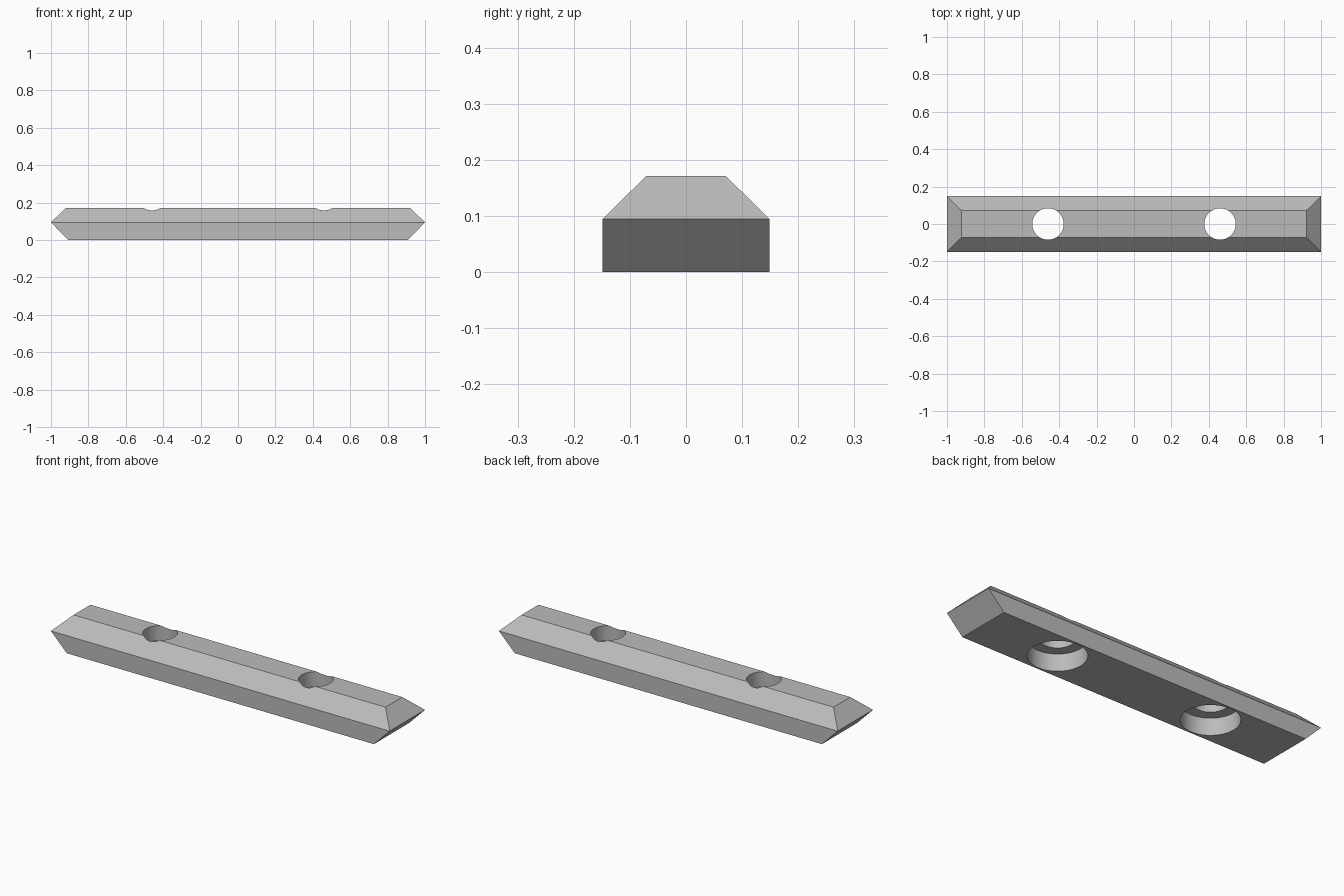
import bpy
import bmesh

old = bpy.data.objects.get("Cube")
if old:
    bpy.data.objects.remove(old, do_unlink=True)

LENGTH, WIDTH = 1.0, 0.149      # half sizes at the widest line
MID_Z, TOP_Z = 0.094, 0.171
HOLE_X = 0.46

grey = bpy.data.materials.new("plain_grey")
grey.use_nodes = True
colour = (0.5, 0.5, 0.5, 1)
grey.diffuse_color = colour
grey.node_tree.nodes["Principled BSDF"].inputs["Base Color"].default_value = colour

# Bar: three stacked rectangles joined into a solid with chamfered ends and top
bm = bmesh.new()
rings = []
for hx, hy, z in ((0.907, WIDTH, 0), (LENGTH, WIDTH, MID_Z), (0.921, 0.071, TOP_Z)):
    rings.append([bm.verts.new((sx * hx, sy * hy, z))
                  for sx, sy in ((-1, -1), (1, -1), (1, 1), (-1, 1))])
bm.faces.new(rings[0][::-1])
bm.faces.new(rings[-1])
for low, high in zip(rings, rings[1:]):
    for i in range(4):
        j = (i + 1) % 4
        bm.faces.new((low[i], low[j], high[j], high[i]))
mesh = bpy.data.meshes.new("bar")
bm.to_mesh(mesh)
bm.free()
bar = bpy.data.objects.new("bar", mesh)
bpy.context.collection.objects.link(bar)
mesh.materials.append(grey)


# Stepped bolt holes: wide recess below, narrow hole through the top
def drill(name, x, radius, z0, z1):
    bpy.ops.mesh.primitive_cylinder_add(vertices=64, radius=radius, depth=z1 - z0,
                                        location=(x, 0, (z0 + z1) / 2))
    cutter = bpy.context.object
    cutter.name = name
    cutter.data.materials.append(grey)
    cutter.hide_render = True
    mod = bar.modifiers.new(name, 'BOOLEAN')
    mod.operation = 'DIFFERENCE'
    mod.solver = 'EXACT'
    mod.object = cutter
    bpy.context.view_layer.objects.active = bar
    bpy.ops.object.modifier_apply(modifier=name)
    bpy.data.objects.remove(cutter, do_unlink=True)


for side, x in (("left", HOLE_X), ("right", -HOLE_X)):
    drill("recess_" + side, x, 0.14, -0.1, 0.091)
    drill("bolt_hole_" + side, x, 0.084, -0.1, 0.3)

# Smooth hole walls, crisp edges everywhere else
bpy.ops.object.select_all(action='DESELECT')
bar.select_set(True)
bpy.context.view_layer.objects.active = bar
bpy.ops.object.shade_smooth_by_angle(angle=0.5)
